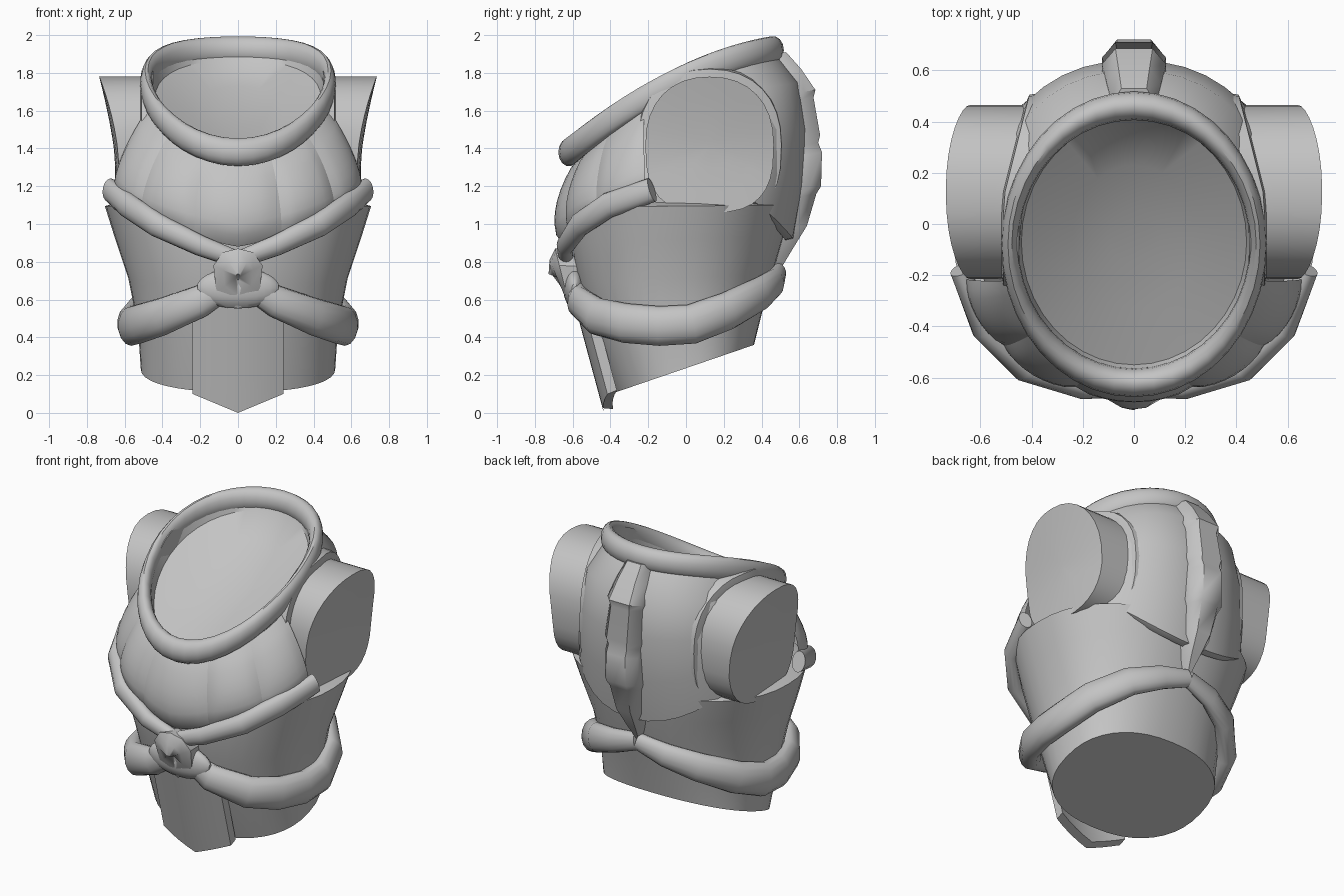
import bpy, bmesh
from math import sin, cos, pi, radians
from mathutils import Vector

cube = bpy.data.objects.get("Cube")
if cube:
    bpy.data.objects.remove(cube)

grey = bpy.data.materials.new("plain_grey")
grey.use_nodes = True
grey.diffuse_color = (0.55, 0.55, 0.55, 1)
grey.node_tree.nodes["Principled BSDF"].inputs["Base Color"].default_value = grey.diffuse_color
parts = []


def loft(name, rings, wrap=False, closed=True):
    """Bridge rows of points with quads; closed rows are capped at both ends."""
    bm = bmesh.new()
    rows = [[bm.verts.new(p) for p in r] for r in rings]
    n = len(rows[0])
    pairs = list(zip(rows, rows[1:])) + ([(rows[-1], rows[0])] if wrap else [])
    for a, b in pairs:
        for i in range(n if closed else n - 1):
            j = (i + 1) % n
            bm.faces.new((a[i], a[j], b[j], b[i]))
    if closed and not wrap:
        bm.faces.new(rows[0])
        bm.faces.new(rows[-1])
    bmesh.ops.recalc_face_normals(bm, faces=bm.faces)
    mesh = bpy.data.meshes.new(name)
    bm.to_mesh(mesh)
    bm.free()
    mesh.materials.append(grey)
    ob = bpy.data.objects.new(name, mesh)
    bpy.context.scene.collection.objects.link(ob)
    parts.append(ob)


def power(v, e):
    return (1 if v >= 0 else -1) * abs(v) ** (2 / e)


def ring(yf, zf, yb, zb, rx, bow=0.0, e=2.0, n=40):
    """Tilted oval from a front point to a back point."""
    pts = []
    for i in range(n):
        a = 2 * pi * i / n
        m = (1 - power(cos(a), e)) / 2
        pts.append((rx * power(sin(a), e), yf + (yb - yf) * m,
                    zf + (zb - zf) * m + bow * sin(a) ** 2))
    return pts


def sweep(name, path, n=14):
    """Flattened roll along (x, y, z, half width, half thickness)."""
    pts = [Vector(p[:3]) for p in path]
    rings = []
    for i, p in enumerate(pts):
        t = (pts[min(i + 1, len(pts) - 1)] - pts[max(i - 1, 0)]).normalized()
        out = Vector((p.x, p.y, 0))
        out = (out - t * out.dot(t)).normalized()
        up = t.cross(out)
        hw, ht = path[i][3:]
        rings.append([p + up * hw * cos(2 * pi * k / n) + out * ht * sin(2 * pi * k / n)
                      for k in range(n)])
    loft(name, rings)


# Waist and lower body with a slanted underside
loft("lower_body", [
    ring(-0.37, 0.11, 0.36, 0.36, 0.515, e=2.3),
    ring(-0.48, 0.40, 0.40, 0.52, 0.53, e=2.3),
    ring(-0.57, 0.68, 0.46, 0.74, 0.58, e=2.2),
    ring(-0.61, 0.90, 0.52, 0.94, 0.65, e=2.2),
    ring(-0.62, 1.09, 0.55, 1.10, 0.705, e=2.25),
    ring(-0.55, 1.12, 0.50, 1.11, 0.63, e=2.25)])

# Upper torso with an arched hem, turning in at the neck to a shallow slanted floor
loft("upper_torso", [
    ring(-0.50, 1.00, 0.53, 0.91, 0.60, 0.28, e=2.2),
    ring(-0.55, 1.03, 0.57, 0.92, 0.63, 0.28, e=2.2),
    ring(-0.57, 1.18, 0.62, 1.20, 0.61, 0.16, e=2.2),
    ring(-0.56, 1.28, 0.64, 1.50, 0.575, 0.06, e=2.2),
    ring(-0.56, 1.34, 0.60, 1.75, 0.54, 0.06, e=2.2),
    ring(-0.58, 1.38, 0.48, 1.90, 0.48, 0.08),
    ring(-0.58, 1.41, 0.43, 1.95, 0.465, 0.09),
    ring(-0.55, 1.34, 0.41, 1.87, 0.44, 0.06),
    ring(-0.33, 1.43, 0.23, 1.73, 0.24, 0.01),
    ring(-0.15, 1.51, 0.06, 1.62, 0.10)])

# Rolled collar, slimmer at the sides
collar = []
for k in range(14):
    a = 2 * pi * k / 14
    r, h = 0.056 * cos(a), 0.075 * sin(a)
    collar.append(ring(-0.62 - r, 1.38 + h, 0.462 + r, 1.92 + h, 0.485 + 0.6 * r, 0.09))
loft("collar", collar, wrap=True)

# Padded chest made of five bulging panels
A = radians(80)


def chest_point(u, v, pad):
    a = u * A
    k = (1 - cos(a)) / (1 - cos(A))
    s = sin(a) / sin(A)
    low = Vector((0.65 * s, -0.64 + 0.43 * k, 0.88 + 0.30 * abs(u) ** 1.2))
    top = Vector((0.48 * s, -0.56 + 0.34 * k, 1.36 + 0.24 * k))
    bulge = Vector((sin(a), -cos(a), 0)) * pad * sin(pi * v ** 0.8) ** 0.7
    return low.lerp(top, v) + bulge * (1 - 0.3 * u * u)


edges = [-1, -0.62, -0.25, 0.25, 0.62, 1]
for i, (u0, u1) in enumerate(zip(edges, edges[1:])):
    rows = []
    for j in range(9):
        t = j / 8
        pad = 0.055 + 0.03 * sin(pi * t) ** 0.6
        rows.append([chest_point(u0 + (u1 - u0) * t, v / 8, pad) for v in range(9)])
    loft(f"chest_panel_{i + 1}", rows, closed=False)


# Arm stubs and the armhole edges around them
def arm_end(y, z):
    lean = 0.085 * max(0, (z - 1.32) / 0.46) ** 1.4
    return 0.65 + lean - 0.02 * ((y - 0.125) / 0.34) ** 2


def arm_base(x):
    return lambda y, z: x - 0.25 * max(0, y - 0.1)


def arm_ring(side, x_at, scale=1.0, grow=0.0, n=32):
    pts = []
    for i in range(n):
        a = 2 * pi * i / n
        e = 2.25 if sin(a) > 0 else 2.8
        y = 0.125 + (0.34 + grow) * scale * power(cos(a), e)
        z = 1.42 + (0.36 + grow) * scale * power(sin(a), e)
        pts.append((side * x_at(y, z), y, z))
    return pts


for side, word in ((1, "left"), (-1, "right")):
    loft(f"{word}_arm", [arm_ring(side, arm_base(0.46)), arm_ring(side, arm_base(0.56)),
                         arm_ring(side, arm_end), arm_ring(side, arm_end, 0.7),
                         arm_ring(side, arm_end, 0.35), arm_ring(side, arm_end, 0.08)])
    loft(f"{word}_armhole", [arm_ring(side, arm_base(0.45), 1, 0.05),
                             arm_ring(side, arm_base(0.51), 1, 0.04),
                             arm_ring(side, arm_base(0.52), 1, -0.02)])

    # Strap rising from the brooch to the side
    sweep(f"{word}_chest_strap", [
        (side * x, y, z, w, t) for x, y, z, w, t in (
            (0.00, -0.635, 0.81, 0.045, 0.04), (0.20, -0.64, 0.885, 0.055, 0.045),
            (0.43, -0.565, 0.995, 0.065, 0.05), (0.585, -0.41, 1.10, 0.068, 0.05),
            (0.68, -0.18, 1.18, 0.065, 0.04))])

    # Thick sash from the brooch round to the back
    sweep(f"{word}_sash", [
        (side * x, y, z, w, t) for x, y, z, w, t in (
            (0.04, -0.58, 0.68, 0.06, 0.04), (0.20, -0.57, 0.59, 0.085, 0.06),
            (0.40, -0.47, 0.51, 0.10, 0.07), (0.51, -0.32, 0.475, 0.105, 0.07),
            (0.565, -0.14, 0.46, 0.105, 0.07), (0.57, 0.03, 0.47, 0.105, 0.07),
            (0.51, 0.22, 0.54, 0.10, 0.07), (0.36, 0.39, 0.63, 0.09, 0.06),
            (0.18, 0.47, 0.69, 0.075, 0.05), (0.00, 0.49, 0.74, 0.055, 0.04))])

# Hanging front panel with a pointed hem
rows = []
for j in range(5):
    t = j / 4
    front, back = [], []
    for i in range(-4, 5):
        x = 0.06 * i
        z = 0.64 + (0.1 * abs(x) / 0.24 - 0.64) * t
        y = -0.435 - 0.27 * z + 0.8 * x * x
        front.append((x, y, z))
        back.append((x, y + 0.05, z + 0.02))
    rows.append(front + back[::-1])
loft("front_panel", rows)

# Faceted brooch
outline = [(0, 0.87), (0.08, 0.85), (0.13, 0.78), (0.115, 0.64),
           (0, 0.55), (-0.115, 0.64), (-0.13, 0.78), (-0.08, 0.85)]
loft("brooch", [[(x * s, y - 0.25 * (z - 0.72), 0.72 + (z - 0.72) * s) for x, z in outline]
                for y, s in ((-0.55, 0.95), (-0.655, 1.0), (-0.685, 0.6), (-0.69, 0.1))])

# Soft knot behind the brooch
knot = []
for k in range(1, 14):
    a = pi * k / 14
    knot.append([(-0.22 * cos(a), -0.59 + 0.06 * sin(a) * cos(b), 0.66 + 0.11 * sin(a) * sin(b))
                 for b in (2 * pi * i / 14 for i in range(14))])
loft("knot", knot)

# Stepped spine ridge ending in a tapered tail: (outer y, z, half width)
spine = [(0.53, 1.91, 0.085), (0.61, 1.82, 0.105), (0.685, 1.71, 0.125), (0.675, 1.67, 0.113),
         (0.71, 1.47, 0.125), (0.70, 1.43, 0.113), (0.72, 1.38, 0.115), (0.715, 1.20, 0.12),
         (0.69, 1.16, 0.105), (0.64, 0.99, 0.085), (0.56, 0.86, 0.05), (0.50, 0.76, 0.015)]
loft("spine_ridge", [[(-w, y - 0.11, z - 0.02), (-w, y - 0.06, z - 0.01), (-0.58 * w, y, z),
                      (0.58 * w, y, z), (w, y - 0.06, z - 0.01), (w, y - 0.11, z - 0.02)]
                     for y, z, w in spine])

# Smooth shading with sharp creases kept
bpy.ops.object.select_all(action="DESELECT")
for ob in parts:
    ob.select_set(True)
bpy.context.view_layer.objects.active = parts[0]
bpy.ops.object.shade_smooth_by_angle(angle=radians(40))
